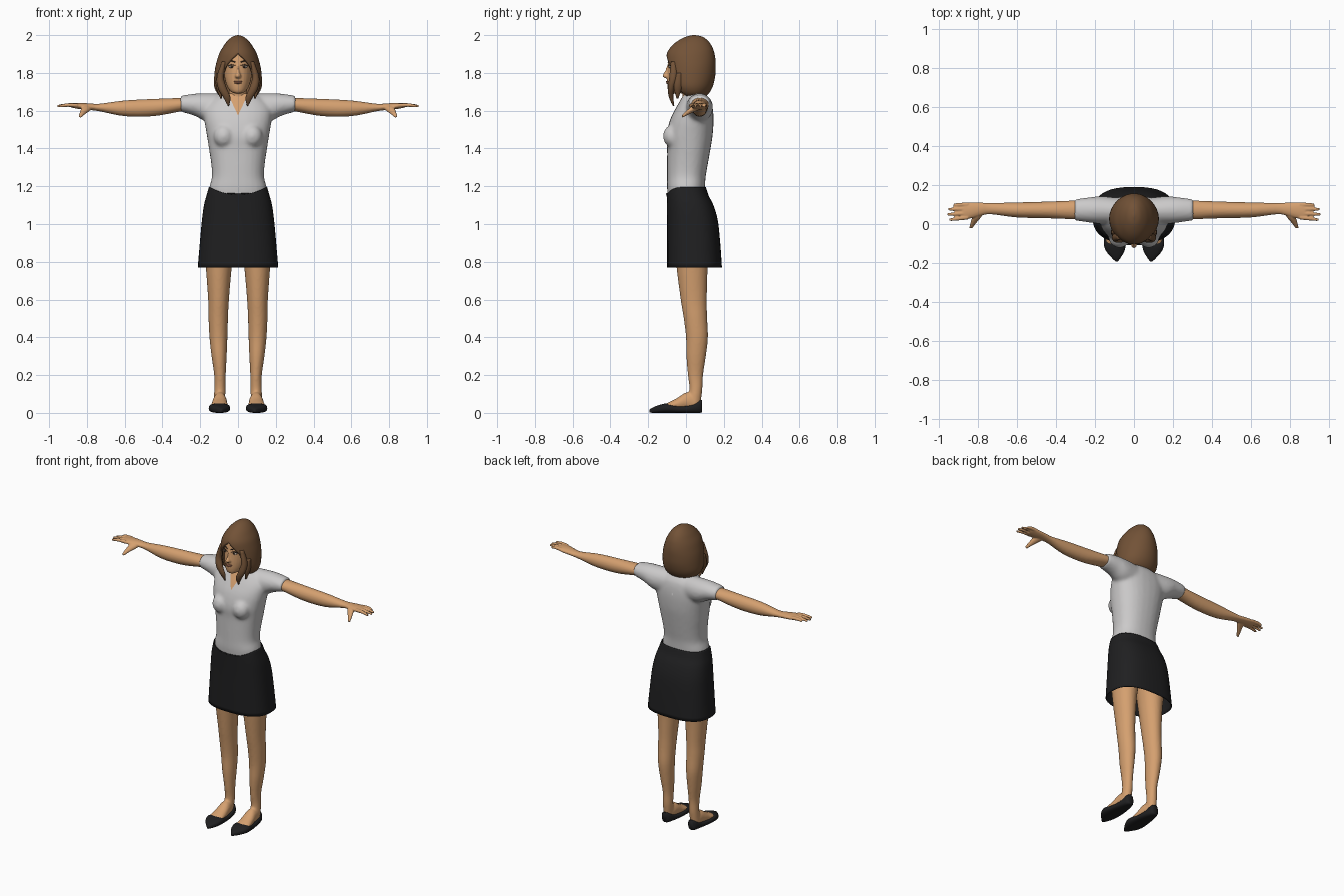
import bpy, bmesh, math
from mathutils import Matrix, Vector

if "Cube" in bpy.data.objects:
    bpy.data.objects.remove(bpy.data.objects["Cube"])


def material(name, r, g, b):
    m = bpy.data.materials.new(name)
    m.use_nodes = True
    m.diffuse_color = (r, g, b, 1)
    m.node_tree.nodes["Principled BSDF"].inputs["Base Color"].default_value = (r, g, b, 1)
    return m


skin = material("skin", .66, .35, .16)
shirt_grey = material("shirt grey", .60, .59, .59)
black = material("cloth black", .014, .014, .015)
hair_brown = material("hair brown", .17, .085, .038)
dark = material("eye dark", .03, .018, .012)
eye_white = material("eye white", .6, .52, .45)
lip_tone = material("lip", .42, .17, .1)


def smooth_rows(rows, steps=4):
    """Catmull-Rom interpolation of section rows."""
    out = []
    for i in range(len(rows) - 1):
        quad = [rows[max(0, i - 1)], rows[i], rows[i + 1], rows[min(len(rows) - 1, i + 2)]]
        for k in range(steps):
            t = k / steps
            out.append([b + t / 2 * (c - a + t * (2*a - 5*b + 4*c - d + t * (3*(b - c) + d - a)))
                        for a, b, c, d in zip(*quad)])
    return out + [list(rows[-1])]


def loft(bm, rows, axis="z", n=28, power=2, cap=True):
    """Rows hold position along the axis, then min and max of the two other axes."""
    rings = []
    for t, a0, a1, b0, b1 in smooth_rows(rows):
        ring = []
        for i in range(n):
            ang = math.tau * i / n
            c, s = math.cos(ang), math.sin(ang)
            u = (a0 + a1) / 2 + (a1 - a0) / 2 * math.copysign(abs(c) ** (2 / power), c)
            v = (b0 + b1) / 2 + (b1 - b0) / 2 * math.copysign(abs(s) ** (2 / power), s)
            ring.append(bm.verts.new({"x": (t, u, v), "y": (u, t, v), "z": (u, v, t)}[axis]))
        rings.append(ring)
    for lo, hi in zip(rings, rings[1:]):
        for i in range(n):
            j = (i + 1) % n
            bm.faces.new((lo[i], lo[j], hi[j], hi[i]))
    if cap:
        bm.faces.new(rings[0])
        bm.faces.new(rings[-1])
    return rings


def upright(bm, rows, **kw):
    """Symmetric vertical loft: height, half width, front, back."""
    return loft(bm, [(z, -w, w, f, b) for z, w, f, b in rows], **kw)


def ball(bm, centre, radii):
    m = Matrix.Translation(Vector(centre)) @ Matrix.Diagonal((*radii, 1))
    bmesh.ops.create_uvsphere(bm, u_segments=20, v_segments=12, radius=1, matrix=m)


def finish(bm, name, mat, mirror=False, voxel=0, relax=4, thick=0):
    bmesh.ops.recalc_face_normals(bm, faces=bm.faces)
    me = bpy.data.meshes.new(name)
    bm.to_mesh(me)
    bm.free()
    me.materials.append(mat)
    me.shade_smooth()
    ob = bpy.data.objects.new(name, me)
    bpy.context.collection.objects.link(ob)
    if thick:
        mod = ob.modifiers.new("thickness", "SOLIDIFY")
        mod.thickness, mod.offset = thick, -1
    if mirror:
        ob.modifiers.new("mirror", "MIRROR").use_mirror_merge = False
    if voxel:
        mod = ob.modifiers.new("blend", "REMESH")
        mod.mode, mod.voxel_size, mod.use_smooth_shade = "VOXEL", voxel, True
        mod = ob.modifiers.new("relax", "SMOOTH")
        mod.factor, mod.iterations = .5, relax
    return ob


# Shirt: torso, bust and sleeves blended together
bm = bmesh.new()
upright(bm, [(1.13, .148, -.094, .095), (1.19, .152, -.1, .1), (1.25, .138, -.1, .104),
             (1.32, .142, -.1, .116), (1.4, .154, -.1, .13), (1.47, .165, -.104, .141),
             (1.55, .178, -.085, .146), (1.61, .178, -.056, .142), (1.655, .145, -.03, .13),
             (1.692, .08, -.01, .1)], power=2.3)
for s in (1, -1):
    ball(bm, (s * .075, -.07, 1.465), (.055, .052, .06))
    loft(bm, [(s * x, *r) for x, *r in [
        (.04, .0, .13, 1.53, 1.69), (.16, .0, .142, 1.54, 1.692),
        (.23, .008, .137, 1.573, 1.69), (.305, .018, .127, 1.595, 1.679)]], axis="x")
shirt = finish(bm, "shirt", shirt_grey, voxel=.01, relax=6)
bpy.context.view_layer.objects.active = shirt
for mod in list(shirt.modifiers):
    bpy.ops.object.modifier_apply(modifier=mod.name)

# V neckline cut into the shirt front
apex, slope = 1.575, .47
shirt.data.materials.clear()
shirt.data.materials.append(shirt_grey)
shirt.data.materials.append(skin)
bm = bmesh.new()
bm.from_mesh(shirt.data)
for s in (1, -1):
    bmesh.ops.bisect_plane(bm, geom=bm.verts[:] + bm.edges[:] + bm.faces[:],
                           plane_co=(0, 0, apex), plane_no=(s, 0, -slope))
for f in bm.faces:
    c = f.calc_center_median()
    f.material_index = int(abs(c.x) < slope * (c.z - apex) and c.y < .03)
    f.smooth = True
bm.to_mesh(shirt.data)
bm.free()

# Skirt, open at the hem, waistline dipping at the front
bm = bmesh.new()
rings = upright(bm, [(.77, .213, -.1, .19), (.9, .202, -.1, .181), (1.02, .191, -.1, .168),
                     (1.1, .18, -.101, .145), (1.15, .167, -.102, .12),
                     (1.195, .154, -.103, .105)], n=40, power=2.6, cap=False)
for k, ring in enumerate(rings[-5:]):
    for v in ring:
        if v.co.y < 0:
            v.co.z -= .04 * k / 4 * max(0, 1 - (v.co.x / .15) ** 2)
finish(bm, "skirt", black, thick=.005)

# Legs and feet
bm = bmesh.new()
loft(bm, [(.04, .07, .128, .0, .075), (.12, .066, .126, .018, .086), (.2, .065, .126, .01, .09),
          (.3, .06, .14, .002, .105), (.4, .056, .151, .0, .116), (.5, .053, .156, -.012, .112),
          (.6, .048, .158, -.028, .11), (.77, .033, .17, -.05, .115), (.9, .015, .178, -.06, .13),
          (1.08, .005, .15, -.06, .12)])
loft(bm, [(.072, .08, .115, .015, .06), (.04, .066, .128, .012, .1), (.0, .06, .132, .012, .108),
          (-.05, .055, .14, .012, .077), (-.1, .052, .145, .012, .052),
          (-.14, .07, .12, .012, .03)], axis="y")
finish(bm, "legs", skin, mirror=True, voxel=.007, relax=3)

# Flat shoes
bm = bmesh.new()
loft(bm, [(.086, .08, .115, .004, .068), (.07, .066, .128, 0, .066), (.02, .055, .138, 0, .042),
          (-.04, .047, .148, 0, .038), (-.1, .042, .155, 0, .05), (-.14, .05, .142, 0, .042),
          (-.175, .07, .112, 0, .029), (-.192, .083, .094, .002, .018)], axis="y", power=2.7)
finish(bm, "shoes", black, mirror=True)

# Arms with palm, fingers and thumb
bm = bmesh.new()
loft(bm, [(.25, .03, .12, 1.605, 1.67), (.32, .026, .12, 1.593, 1.667),
          (.45, .03, .115, 1.571, 1.662), (.6, .034, .111, 1.571, 1.654),
          (.73, .05, .108, 1.596, 1.637), (.78, .044, .11, 1.603, 1.638),
          (.83, .03, .112, 1.607, 1.641), (.87, .024, .11, 1.614, 1.64),
          (.885, .03, .103, 1.618, 1.636)], axis="x")
for y0, y1, tip in ((.1, .097, .925), (.078, .076, .95), (.055, .05, .956), (.034, .022, .945)):
    loft(bm, [(.85, y0 - .011, y0 + .011, 1.617, 1.639), (.9, (y0 + y1) / 2 - .01, (y0 + y1) / 2 + .01, 1.62, 1.64),
              (tip, y1 - .007, y1 + .007, 1.617, 1.631)], axis="x", n=12)
loft(bm, [(.07, .765, .815, 1.605, 1.63), (.035, .783, .83, 1.59, 1.625),
          (.005, .808, .838, 1.575, 1.602), (-.022, .828, .845, 1.56, 1.576)], axis="y", n=14)
finish(bm, "arms", skin, mirror=True, voxel=.0045, relax=2)

# Head, neck and nose
bm = bmesh.new()
upright(bm, [(1.692, .022, -.085, -.03), (1.703, .04, -.094, .0), (1.73, .058, -.099, .05),
             (1.77, .07, -.1, .09), (1.82, .077, -.097, .12), (1.87, .08, -.092, .125),
             (1.92, .07, -.075, .115), (1.96, .04, -.03, .09)])
upright(bm, [(1.6, .06, -.02, .1), (1.66, .05, -.02, .095), (1.76, .048, -.015, .09)])
upright(bm, [(1.845, .006, -.098, -.07), (1.81, .008, -.112, -.07), (1.784, .017, -.125, -.07),
             (1.772, .012, -.112, -.07)], n=14)
finish(bm, "head", skin, voxel=.005, relax=3)

# Face details
bm = bmesh.new()
ball(bm, (.033, -.083, 1.833), (.017, .008, .007))
finish(bm, "eyes", eye_white, mirror=True)
bm = bmesh.new()
ball(bm, (.033, -.087, 1.833), (.007, .006, .007))
loft(bm, [(.014, -.096, -.085, 1.838, 1.841), (.033, -.092, -.08, 1.841, 1.846),
          (.052, -.081, -.065, 1.835, 1.838)], axis="x", n=10)
loft(bm, [(.013, -.097, -.085, 1.853, 1.859), (.035, -.09, -.075, 1.86, 1.866),
          (.056, -.076, -.06, 1.855, 1.858)], axis="x", n=10)
finish(bm, "irises_lashes_and_brows", dark, mirror=True)
bm = bmesh.new()
ball(bm, (0, -.097, 1.754), (.023, .009, .004))
ball(bm, (0, -.097, 1.747), (.019, .009, .005))
finish(bm, "lips", lip_tone)

# Hair: bob wrapped round the head, opening at the face
# Rows: height, half width, front, back, half width of the opening
bm = bmesh.new()
rows = smooth_rows([(2, .004, .036, .05, 0), (1.99, .032, -.005, .09, 0), (1.965, .06, -.05, .121, 0),
                    (1.935, .081, -.082, .14, 0), (1.905, .098, -.1, .15, 0),
                    (1.87, .11, -.105, .156, .036), (1.83, .12, -.103, .157, .068),
                    (1.78, .126, -.1, .154, .084), (1.73, .126, -.087, .142, .092),
                    (1.695, .112, -.06, .124, .092), (1.675, .09, -.03, .105, .08)])
cols, grid = 48, []
for z, w, front, back, gap in rows:
    start = math.asin(max(0, min(1, gap / w)))
    angles = [start + (math.tau - 2 * start) * i / cols for i in range(cols + 1)]
    grid.append([bm.verts.new((w * math.sin(a), (front + back) / 2 - (back - front) / 2 * math.cos(a), z))
                 for a in angles])
bm.faces.new(grid[0][:-1])
for lo, hi in zip(grid, grid[1:]):
    for i in range(cols):
        bm.faces.new((lo[i], lo[i + 1], hi[i + 1], hi[i]))
bmesh.ops.remove_doubles(bm, verts=bm.verts, dist=.0002)
finish(bm, "hair", hair_brown, thick=.012)

# Front locks
bm = bmesh.new()
loft(bm, [(1.86, .06, .085, -.08, -.05), (1.78, .075, .112, -.088, -.045),
          (1.72, .06, .106, -.096, -.06), (1.67, .04, .078, -.09, -.066),
          (1.626, .047, .054, -.07, -.062)], n=16)
loft(bm, [(1.8, .09, .115, -.05, -.02), (1.73, .09, .117, -.065, -.02),
          (1.665, .085, .094, -.05, -.04)], n=12)
finish(bm, "front_locks", hair_brown, mirror=True)
